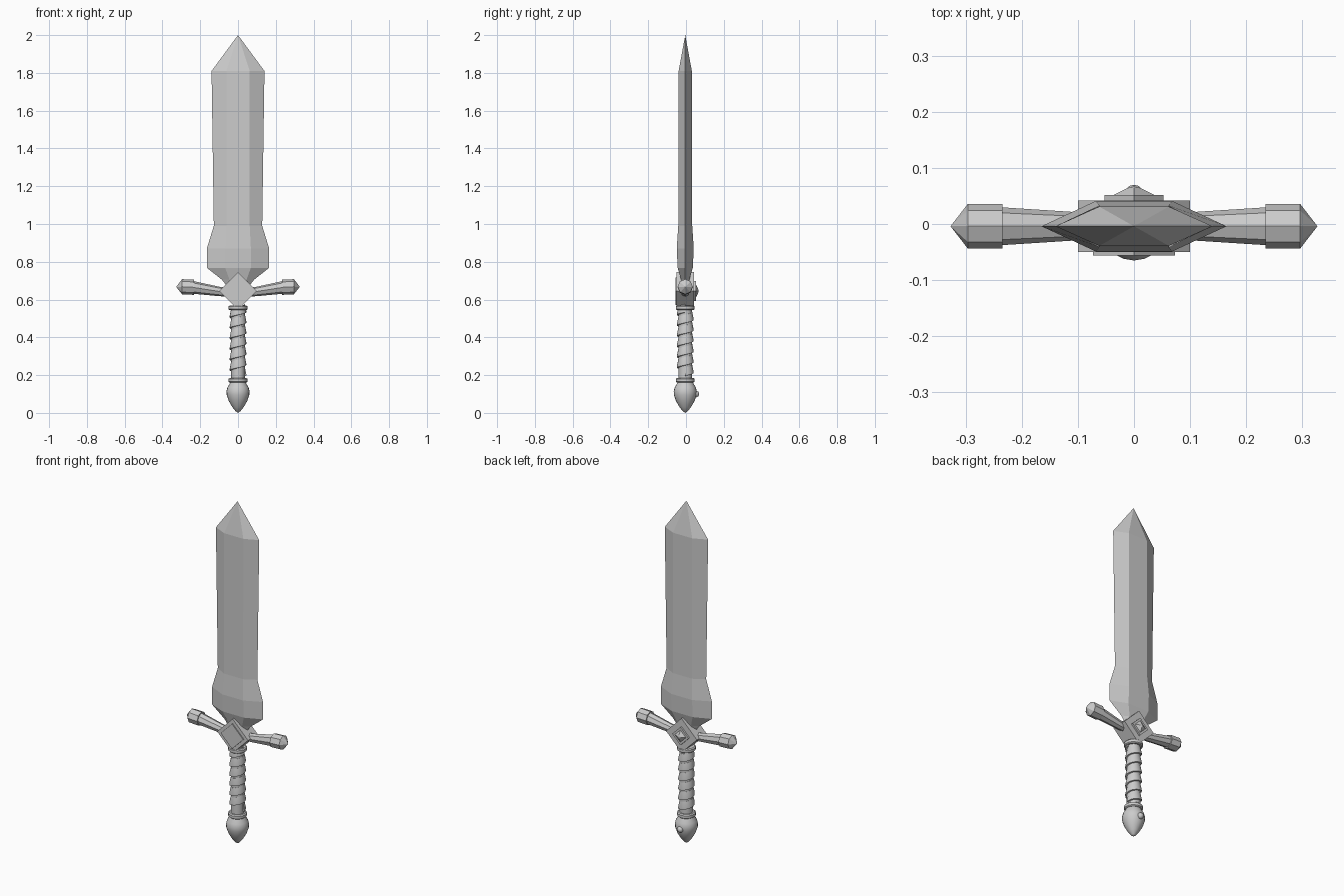
import bpy, bmesh, math
from mathutils import Vector, Matrix

cube = bpy.data.objects.get("Cube")
if cube:
    bpy.data.objects.remove(cube, do_unlink=True)

CY = -0.004      # depth of the sword's centre line
HUB_Z = 0.645    # height of the guard centre

steel = bpy.data.materials.new("grey steel")
steel.use_nodes = True
steel.diffuse_color = (0.6, 0.6, 0.6, 1)
steel.node_tree.nodes["Principled BSDF"].inputs["Base Color"].default_value = (0.6, 0.6, 0.6, 1)


def finish(name, bm, smooth=None):
    bmesh.ops.recalc_face_normals(bm, faces=bm.faces)
    mesh = bpy.data.meshes.new(name)
    bm.to_mesh(mesh)
    bm.free()
    mesh.materials.append(steel)
    ob = bpy.data.objects.new(name, mesh)
    bpy.context.collection.objects.link(ob)
    if smooth:
        bpy.ops.object.select_all(action='DESELECT')
        ob.select_set(True)
        bpy.context.view_layer.objects.active = ob
        bpy.ops.object.shade_smooth_by_angle(angle=math.radians(smooth))
    return ob


def loft(name, sections, smooth=None):
    """Skin a list of equally long point rings and cap both ends."""
    bm = bmesh.new()
    rings = [[bm.verts.new(p) for p in s] for s in sections]
    for a, b in zip(rings, rings[1:]):
        for i in range(len(a)):
            j = (i + 1) % len(a)
            bm.faces.new((a[i], a[j], b[j], b[i]))
    bm.faces.new(rings[0])
    bm.faces.new(rings[-1])
    bmesh.ops.remove_doubles(bm, verts=bm.verts, dist=0.0002)
    return finish(name, bm, smooth)


def circle(n, r):
    return [(r * math.cos(math.tau * i / n), r * math.sin(math.tau * i / n)) for i in range(n)]


def lathe(name, profile, n=20, smooth=40):
    return loft(name, [[(x, CY + y, z) for x, y in circle(n, r)] for r, z in profile], smooth)


def diamond(name, layers):
    """Rotated square block: layers of (half diagonal, depth)."""
    return loft(name, [[(x, y, HUB_Z + z) for x, z in circle(4, r)] for r, y in layers])


# Blade: half width, flat half width, half thickness, height
blade = [(0.05, 0.03, 0.015, 0.66), (0.085, 0.045, 0.022, 0.705), (0.165, 0.068, 0.04, 0.768),
         (0.165, 0.068, 0.045, 0.87), (0.128, 0.062, 0.037, 0.99), (0.14, 0.062, 0.035, 1.81),
         (0, 0, 0, 2.0)]
loft("blade", [[(w, CY, z), (f, CY + d, z), (0, CY + d, z), (-f, CY + d, z),
                (-w, CY, z), (-f, CY - d, z), (0, CY - d, z), (f, CY - d, z)]
               for w, f, d, z in blade])

# Guard centre with a front plate and a back gem
diamond("guard_block", [(0.1, -0.05), (0.1, 0.042)])
diamond("front_plate", [(0.073, -0.056), (0.073, -0.05)])
diamond("back_plate", [(0.053, 0.042), (0.053, 0.052)])
diamond("back_gem", [(0.036, 0.052), (0.012, 0.064), (0, 0.067)])

# Guard arms with pointed end caps: along, height, radius
arm = [(0.03, 0.637, 0.023), (0.1, 0.643, 0.025), (0.24, 0.665, 0.034)]
cap = [(0.234, 0.665, 0.04), (0.296, 0.668, 0.04), (0.327, 0.667, 0)]
for side, s in (("left", 1), ("right", -1)):
    for part, path in (("arm", arm), ("end_cap", cap)):
        loft(f"{side}_guard_{part}", [[(s * x, CY + y, z + h) for y, h in circle(8, r)]
                                      for x, z, r in path])

# Grip with a spiral wrap of overlapping, saw-toothed turns
lathe("grip_core", [(0.036, 0.17), (0.036, 0.56)])
TURNS, STEPS, PITCH, START = 6, 20, 0.056, 0.195
wrap = []
for i in range(TURNS * STEPS + 1):
    a = math.tau * i / STEPS
    z = START + PITCH * i / STEPS
    wrap.append([(r * math.cos(a), CY + r * math.sin(a), z + dz)
                 for r, dz in ((0.034, 0), (0.044, 0.002), (0.044, 0.01), (0.037, 0.045), (0.034, 0.045))])
loft("grip_wrap", wrap, 35)

# Collars above and below the grip
for name, z in (("upper_collar", 0.544), ("lower_collar", 0.16)):
    lathe(name, [(0.044, z), (0.05, z + 0.005), (0.05, z + 0.02), (0.044, z + 0.025)])

# Pommel and its stud on the back
lathe("pommel", [(0.04, 0.165), (0.044, 0.155), (0.056, 0.135), (0.061, 0.115), (0.06, 0.095),
                 (0.05, 0.065), (0.03, 0.03), (0.012, 0.008), (0, 0)], smooth=50)
bm = bmesh.new()
bmesh.ops.create_uvsphere(bm, u_segments=12, v_segments=8, radius=0.018,
                          matrix=Matrix.Translation(Vector((0, 0.052, 0.1))))
finish("pommel_stud", bm, 60)
